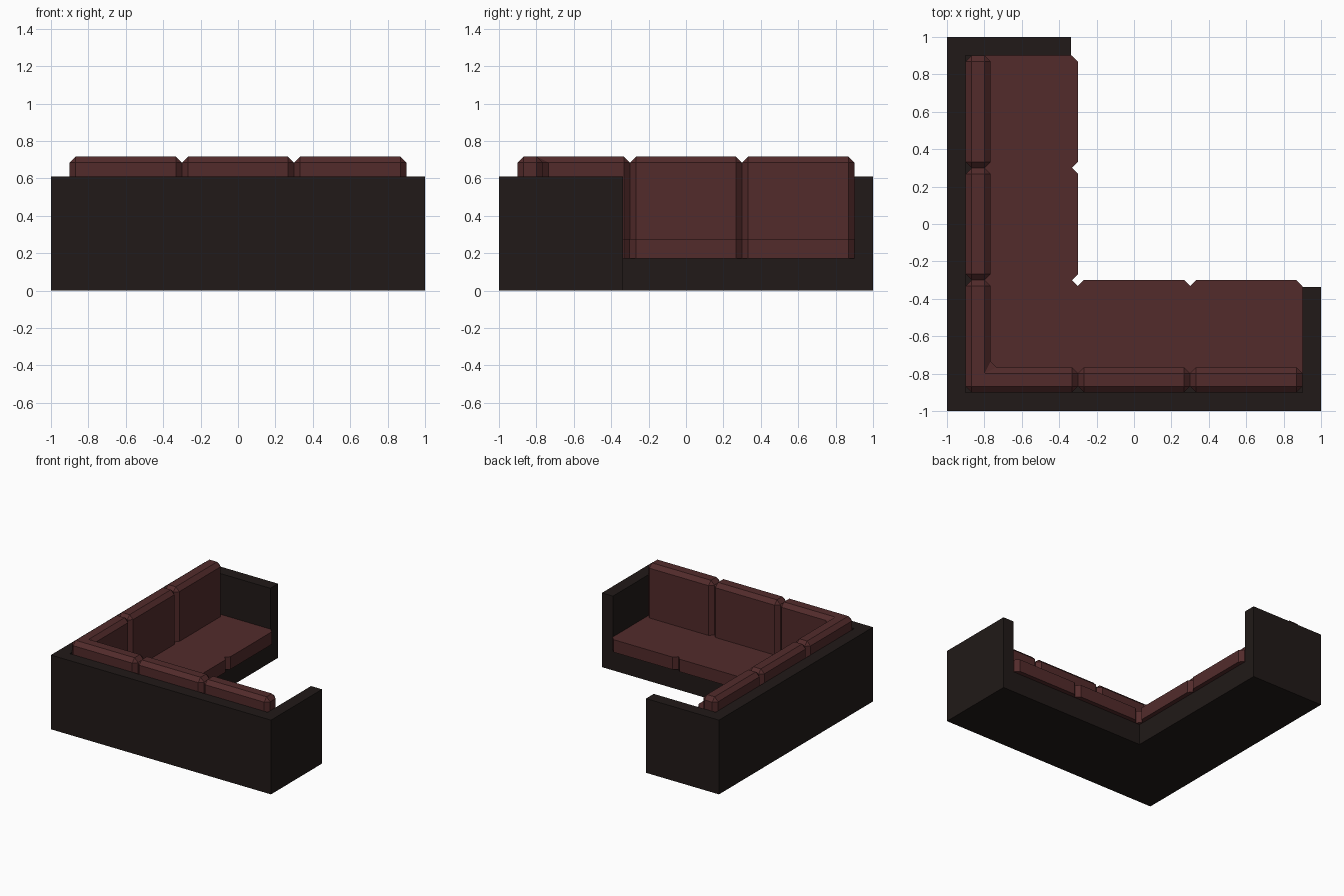
import bpy, bmesh
from mathutils import Vector

if "Cube" in bpy.data.objects:
    bpy.data.objects.remove(bpy.data.objects["Cube"])


def material(name, rgb):
    m = bpy.data.materials.new(name)
    m.diffuse_color = (*rgb, 1)
    m.use_nodes = True
    m.node_tree.nodes["Principled BSDF"].inputs["Base Color"].default_value = m.diffuse_color
    return m


dark = material("dark_frame", (0.015, 0.010, 0.009))
red = material("red_leather", (0.085, 0.024, 0.024))


def prism(name, outline, z0, z1, mat, c=0.0, bevel_top=False):
    """Counter-clockwise outline raised from z0 to z1, with chamfered upright
    edges (c) and optionally a chamfered top rim."""
    pts = [Vector(p) for p in outline]
    n = len(pts)
    ring, inset = [], []
    for i, p in enumerate(pts):
        a = (p - pts[i - 1]).normalized()
        b = (pts[(i + 1) % n] - p).normalized()
        ring += [p - a * c, p + b * c] if c else [p]
        inset.append(p + (Vector((-a.y, a.x)) + Vector((-b.y, b.x))) * c)
    bm = bmesh.new()
    zt = z1 - c if bevel_top else z1
    low = [bm.verts.new((p.x, p.y, z0)) for p in ring]
    up = [bm.verts.new((p.x, p.y, zt)) for p in ring]
    m = len(ring)
    bm.faces.new(low[::-1])
    for i in range(m):
        j = (i + 1) % m
        bm.faces.new((low[i], low[j], up[j], up[i]))
    if bevel_top:
        top = [bm.verts.new((p.x, p.y, z1)) for p in inset]
        for i in range(n):
            j = (i + 1) % n
            bm.faces.new((up[2 * i], up[2 * i + 1], top[i]))
            bm.faces.new((up[2 * i + 1], up[2 * j], top[j], top[i]))
        bm.faces.new(top)
    else:
        bm.faces.new(up)
    bmesh.ops.recalc_face_normals(bm, faces=bm.faces)
    mesh = bpy.data.meshes.new(name)
    bm.to_mesh(mesh)
    bm.free()
    mesh.materials.append(mat)
    ob = bpy.data.objects.new(name, mesh)
    bpy.context.collection.objects.link(ob)
    return ob


def rect(x0, y0, x1, y1):
    return [(x0, y0), (x1, y0), (x1, y1), (x0, y1)]


E = -0.337    # inner edge of base and arms
B = -0.766    # face of the back cushions
C = 0.032     # chamfer
SEAT_LOW, SEAT_TOP, BACK_TOP = 0.172, 0.275, 0.716

# Outer walls and arms
prism("back_and_arms", [(-1, -1), (1, -1), (1, E), (0.9, E), (0.9, -0.9),
                        (-0.9, -0.9), (-0.9, 0.9), (E, 0.9), (E, 1), (-1, 1)],
      0, 0.61, dark)
# L-shaped base under the seats
prism("base", [(-0.9, -0.9), (0.9, -0.9), (0.9, E), (E, E), (E, 0.9), (-0.9, 0.9)],
      0, SEAT_LOW, dark)

# Corner seat and its L-shaped back cushion
prism("corner_seat", rect(-0.9, -0.9, -0.3, -0.3), SEAT_LOW, SEAT_TOP, red, C)
prism("corner_back_cushion", [(-0.9, -0.9), (-0.3, -0.9), (-0.3, B), (B, B),
                              (B, -0.3), (-0.9, -0.3)],
      SEAT_TOP, BACK_TOP, red, C, True)

# Two seats with back cushions along each wing
for k, s in enumerate((-0.3, 0.3), 1):
    e = s + 0.6
    prism(f"front_seat_{k}", rect(s, -0.9, e, -0.3), SEAT_LOW, SEAT_TOP, red, C)
    prism(f"front_back_cushion_{k}", rect(s, -0.9, e, B), SEAT_TOP, BACK_TOP, red, C, True)
    prism(f"side_seat_{k}", rect(-0.9, s, -0.3, e), SEAT_LOW, SEAT_TOP, red, C)
    prism(f"side_back_cushion_{k}", rect(-0.9, s, B, e), SEAT_TOP, BACK_TOP, red, C, True)
